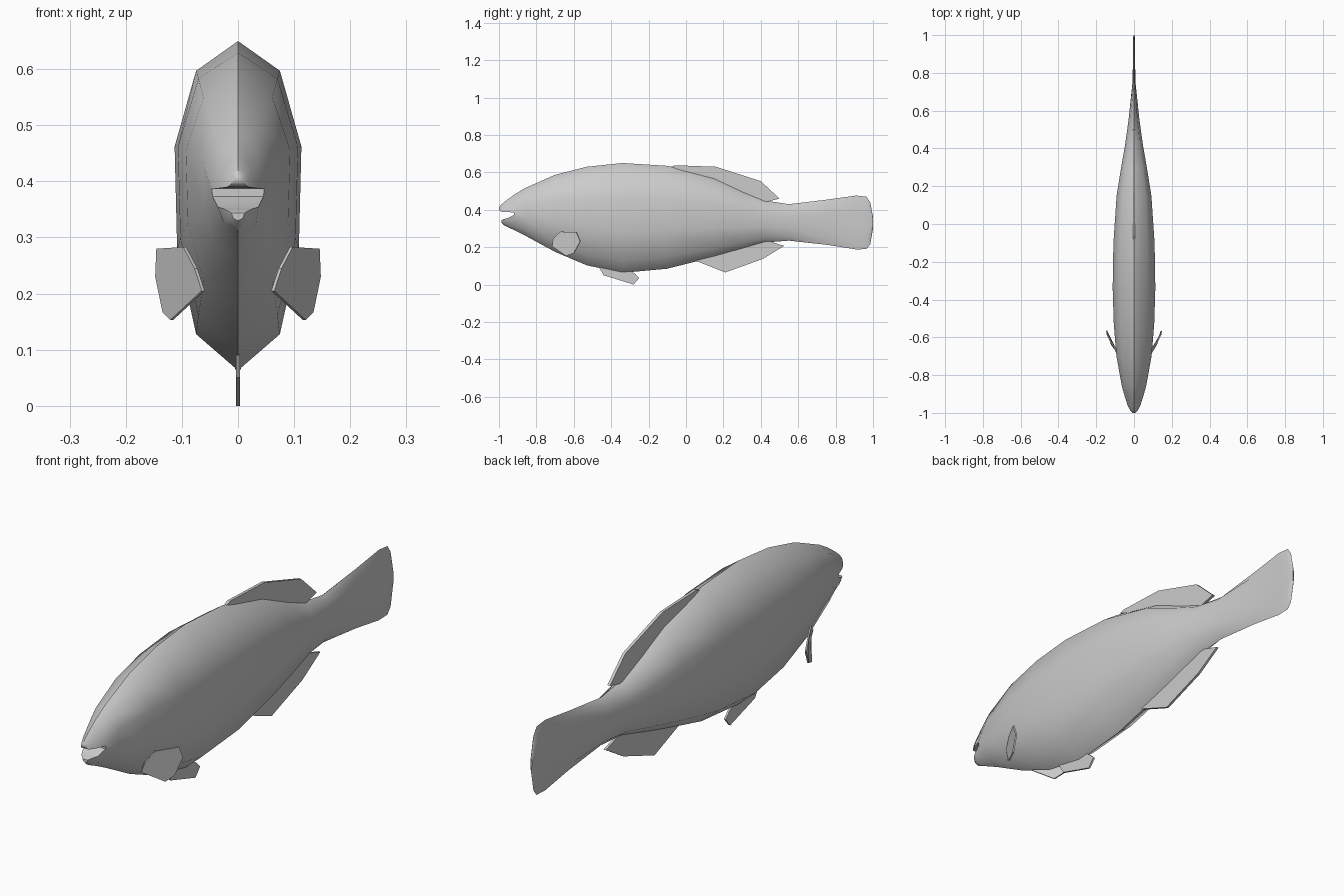
import bpy, bmesh, math

if "Cube" in bpy.data.objects:
    bpy.data.objects.remove(bpy.data.objects["Cube"])

BODY_F = (0.09, 0.32, 0.63, 0.89)      # section heights, measured down from the back
MOUTH_F = (0.13, 0.50, 0.57, 0.87)
WIDTH_F = (0.66, 1.0, 0.96, 0.66)


def ring(bm, y, top, bot, hw, fr):
    # ten-sided section: back, right side down, belly, left side up
    side = [(hw * w, top + (bot - top) * f) for w, f in zip(WIDTH_F, fr)]
    pts = [(0, top)] + side + [(0, bot)] + [(-x, z) for x, z in reversed(side)]
    return [bm.verts.new((x, y, z)) for x, z in pts]


def bridge(bm, a, b, closed):
    n = len(a)
    for i in range(n if closed else n - 1):
        j = (i + 1) % n
        bm.faces.new((a[i], a[j], b[j], b[i]))


def finish(name, bm, smooth_angle=None):
    bmesh.ops.recalc_face_normals(bm, faces=bm.faces[:])
    me = bpy.data.meshes.new(name)
    bm.to_mesh(me)
    bm.free()
    ob = bpy.data.objects.new(name, me)
    bpy.context.collection.objects.link(ob)
    if smooth_angle:
        bpy.ops.object.select_all(action='DESELECT')
        ob.select_set(True)
        bpy.context.view_layer.objects.active = ob
        bpy.ops.object.shade_smooth_by_angle(angle=math.radians(smooth_angle))
    return ob


# Body and tail: y, back height, belly height, half width
stations = [
    (-0.92, 0.48, 0.292, 0.047), (-0.86, 0.516, 0.262, 0.064),
    (-0.70, 0.587, 0.175, 0.093), (-0.53, 0.63, 0.103, 0.107),
    (-0.34, 0.65, 0.063, 0.113), (-0.10, 0.635, 0.085, 0.109),
    (0.15, 0.57, 0.148, 0.092), (0.30, 0.50, 0.19, 0.068),
    (0.42, 0.45, 0.225, 0.047), (0.55, 0.43, 0.235, 0.029),
    (0.76, 0.455, 0.212, 0.007), (0.91, 0.476, 0.188, 0.006),
    (0.965, 0.47, 0.19, 0.006), (0.985, 0.44, 0.215, 0.005),
    (1.0, 0.36, 0.30, 0.003),
]
bm = bmesh.new()
rings = [ring(bm, *s, MOUTH_F if i == 0 else BODY_F) for i, s in enumerate(stations)]
for a, b in zip(rings, rings[1:]):
    bridge(bm, a, b, True)
bm.faces.new(rings[-1])


# Jaws: half sections continued forward from the first ring
def jaw(start, steps):
    prev = start
    for y, peak, mid, lip, hw in steps:
        pts = [(-hw, lip), (-hw * 0.7, mid), (0, peak), (hw * 0.7, mid), (hw, lip)]
        cur = [bm.verts.new((x, y, z)) for x, z in pts]
        bridge(bm, prev, cur, True)
        prev = cur
    bm.faces.new(prev)


r = rings[0]
jaw([r[8], r[9], r[0], r[1], r[2]],
    [(-0.965, 0.447, 0.425, 0.388, 0.032), (-0.99, 0.426, 0.415, 0.39, 0.018),
     (-1.0, 0.412, 0.408, 0.40, 0.007)])
jaw([r[7], r[6], r[5], r[4], r[3]],
    [(-0.955, 0.308, 0.325, 0.354, 0.036), (-0.975, 0.318, 0.33, 0.351, 0.025),
     (-0.987, 0.33, 0.334, 0.344, 0.012)])
# mouth back wall
bm.faces.new((r[2], r[3], r[7], r[8]))
finish("body", bm, 50)


# Fins: thin flat outlines
def fin(name, pts, thickness, mirror=False):
    bm = bmesh.new()
    bm.faces.new([bm.verts.new(p) for p in pts])
    ob = finish(name, bm)
    sol = ob.modifiers.new("thickness", 'SOLIDIFY')
    sol.thickness = thickness
    sol.offset = 0
    if mirror:
        ob.modifiers.new("mirror", 'MIRROR')
    return ob


def mid(pts):
    return [(0, y, z) for y, z in pts]


fin("dorsal_fin", mid([(-0.08, 0.63), (-0.06, 0.638), (0.16, 0.63), (0.40, 0.553),
                       (0.50, 0.46), (0.42, 0.44), (0.15, 0.55)]), 0.012)
fin("anal_fin", mid([(0.04, 0.132), (0.21, 0.065), (0.41, 0.137), (0.525, 0.207),
                     (0.42, 0.24), (0.20, 0.18)]), 0.01)
fin("pelvic_fin", mid([(-0.47, 0.10), (-0.44, 0.05), (-0.28, 0.0), (-0.25, 0.035),
                       (-0.275, 0.06), (-0.31, 0.08)]), 0.008)
fin("pectoral_fins", [(0.095, -0.67, 0.283), (0.143, -0.585, 0.28), (0.145, -0.565, 0.23),
                      (0.132, -0.60, 0.167), (0.118, -0.64, 0.153), (0.062, -0.715, 0.205),
                      (0.075, -0.71, 0.245)], 0.006, True)
